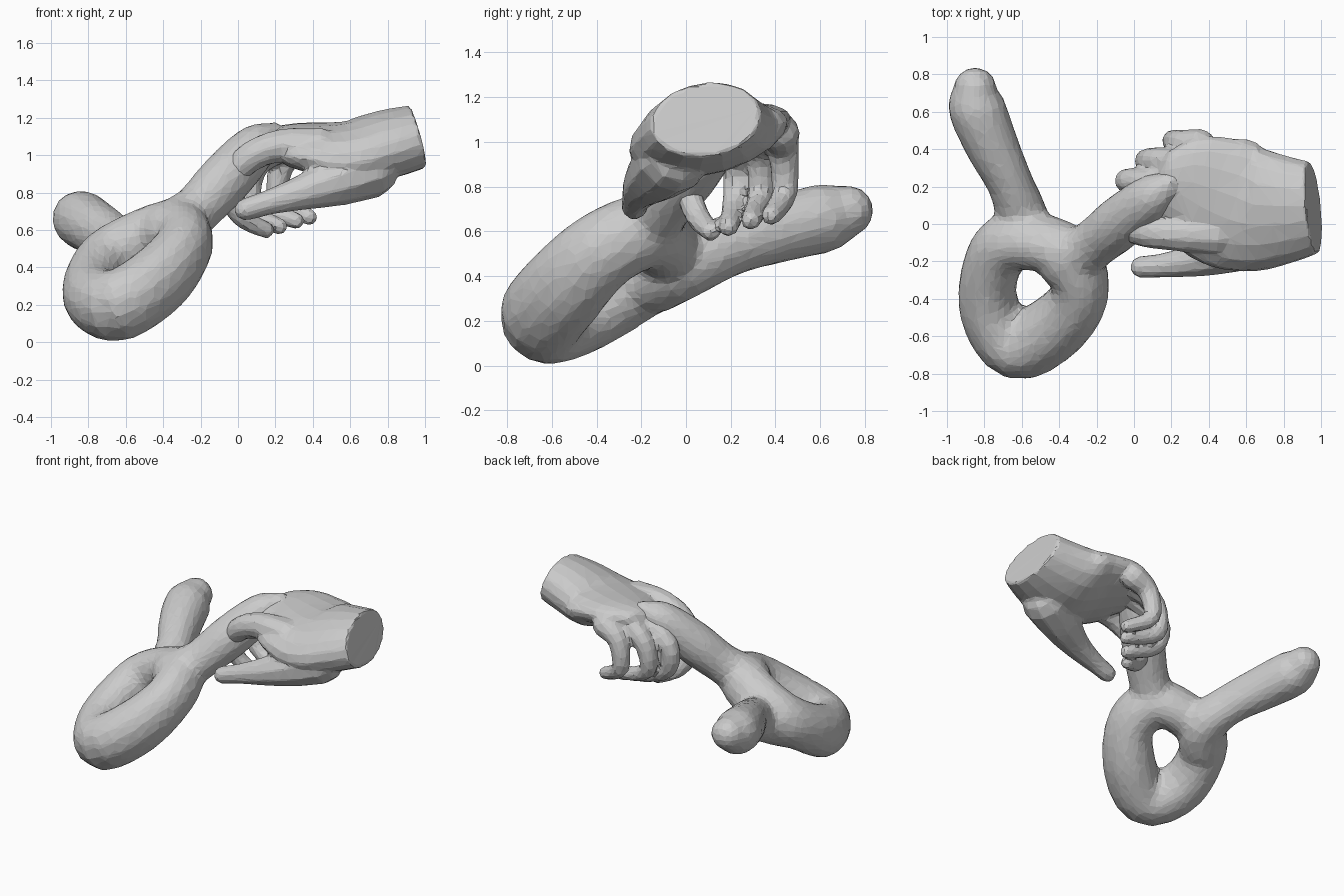
import bpy, bmesh, math
from mathutils import Vector

if "Cube" in bpy.data.objects:
    bpy.data.objects.remove(bpy.data.objects["Cube"])


def spline(pts, closed, sub=4):
    """Catmull-Rom through (x, y, z, a, b) sections."""
    n, out = len(pts), []
    get = (lambda i: pts[i % n]) if closed else (lambda i: pts[max(0, min(n - 1, i))])
    for i in range(n if closed else n - 1):
        p = [get(i + k) for k in (-1, 0, 1, 2)]
        for s in range(sub):
            t = s / sub
            out.append([0.5 * (2 * b + (c - a) * t + (2 * a - 5 * b + 4 * c - d) * t * t
                               + (3 * b - a - 3 * c + d) * t ** 3) for a, b, c, d in zip(*p)])
    if not closed:
        out.append(list(pts[-1]))
    return out


def tube(bm, pts, ref=(0, 0, 1), closed=False, round_start=False, round_end=True, sides=14):
    """Sweep an ellipse: radius a along ref, radius b across it."""
    pts = [p if len(p) == 5 else (*p, p[3]) for p in pts]
    path, ref = spline(pts, closed), Vector(ref)
    n, secs = len(path), []
    for i, p in enumerate(path):
        j, k = ((i - 1) % n, (i + 1) % n) if closed else (max(i - 1, 0), min(i + 1, n - 1))
        t = (Vector(path[k][:3]) - Vector(path[j][:3])).normalized()
        secs.append((Vector(p[:3]), t, p[3], p[4]))

    def cap(sec, sign):
        c, t, a, b = sec
        return [(c + t * sign * min(a, b) * math.sin(q), t, a * math.cos(q), b * math.cos(q))
                for q in (0.5, 1.0, 1.4)]
    if round_end and not closed:
        secs += cap(secs[-1], 1)
    if round_start:
        secs = cap(secs[0], -1)[::-1] + secs
    rings = []
    for c, t, a, b in secs:
        u = (ref - t * ref.dot(t)).normalized()
        v = t.cross(u)
        rings.append([bm.verts.new(c + u * a * math.cos(q) + v * b * math.sin(q))
                      for q in (math.tau * s / sides for s in range(sides))])
    m, faces = len(rings), []
    for i in range(m if closed else m - 1):
        r, s = rings[i], rings[(i + 1) % m]
        for k in range(sides):
            l = (k + 1) % sides
            faces.append(bm.faces.new((r[k], r[l], s[l], s[k])))
    if not closed:
        faces += [bm.faces.new(rings[0][::-1]), bm.faces.new(rings[-1])]
    bmesh.ops.recalc_face_normals(bm, faces=faces)


def finish(bm, name, voxel, smooth, ratio):
    """Fuse overlapping tubes into one faceted skin."""
    me = bpy.data.meshes.new(name)
    bm.to_mesh(me)
    bm.free()
    ob = bpy.data.objects.new(name, me)
    bpy.context.collection.objects.link(ob)
    r = ob.modifiers.new("fuse", 'REMESH')
    r.mode, r.voxel_size, r.use_smooth_shade = 'VOXEL', voxel, False
    s = ob.modifiers.new("soften", 'SMOOTH')
    s.factor, s.iterations = 0.5, smooth
    d = ob.modifiers.new("facet", 'DECIMATE')
    d.ratio = ratio
    return ob


# looped tube: tilted ring with two branches
bm = bmesh.new()
tube(bm, [(-.63, -.65, .20, .20, .18), (-.42, -.55, .34, .20, .175), (-.29, -.38, .51, .18, .155),
          (-.33, -.19, .60, .17, .16), (-.50, -.10, .55, .17, .15), (-.69, -.11, .45, .17, .16),
          (-.775, -.28, .33, .17, .155), (-.765, -.48, .23, .185, .165)],
     ref=(0, -.5, .85), closed=True)
# free tail, running out of the lower strand
tube(bm, [(-.70, -.14, .38, .15), (-.60, .0, .45, .15), (-.655, .20, .54, .14, .125),
          (-.76, .42, .61, .15, .145), (-.84, .62, .66, .155), (-.85, .72, .69, .12)],
     round_start=True)
# gripped end
tube(bm, [(-.36, -.20, .60, .16), (-.22, -.11, .71, .135), (-.07, .01, .87, .145),
          (.09, .14, 1.04, .125), (.19, .21, 1.10, .08)], round_start=True)
finish(bm, "looped_tube", 0.028, 2, 0.25)

# hand: palm and wrist
bm = bmesh.new()
tube(bm, [(.20, .21, 1.07, .21, .08), (.32, .19, 1.06, .30, .105), (.46, .13, 1.04, .355, .13),
          (.62, .085, 1.02, .35, .17), (.80, .08, 1.06, .30, .18), (.96, .09, 1.10, .25, .17)],
     ref=(0, 1, .2), round_start=True, round_end=False, sides=18)
# thumb
tube(bm, [(.70, -.06, .93, .165), (.52, -.13, .86, .135), (.34, -.19, .80, .095),
          (.17, -.22, .75, .068), (.04, -.23, .71, .06)], round_start=True, sides=10)
# index finger along the tube, then curling under it
tube(bm, [(.44, -.06, 1.04, .11), (.22, -.055, 1.05, .09), (.04, -.04, .97, .08),
          (-.05, 0, .81, .06), (.02, .05, .67, .055), (.15, .11, .60, .045)],
     ref=(0, 1, 0), round_start=True, sides=10)
# other curled fingers: knuckle, bend, second bend, tip
for joints in [
    [(.22, .20, 1.07), (-.02, .23, .92), (.00, .22, .73), (.22, .19, .62)],
    [(.26, .32, 1.06), (.10, .34, .95), (.08, .33, .75), (.31, .29, .65)],
    [(.35, .42, 1.04), (.24, .435, .96), (.22, .44, .77), (.38, .38, .67)],
]:
    radii = (.09, .07, .058, .045)
    tube(bm, [(*j, r) for j, r in zip(joints, radii)], ref=(0, 1, 0), round_start=True, sides=10)
finish(bm, "gripping_hand", 0.016, 1, 0.1)
